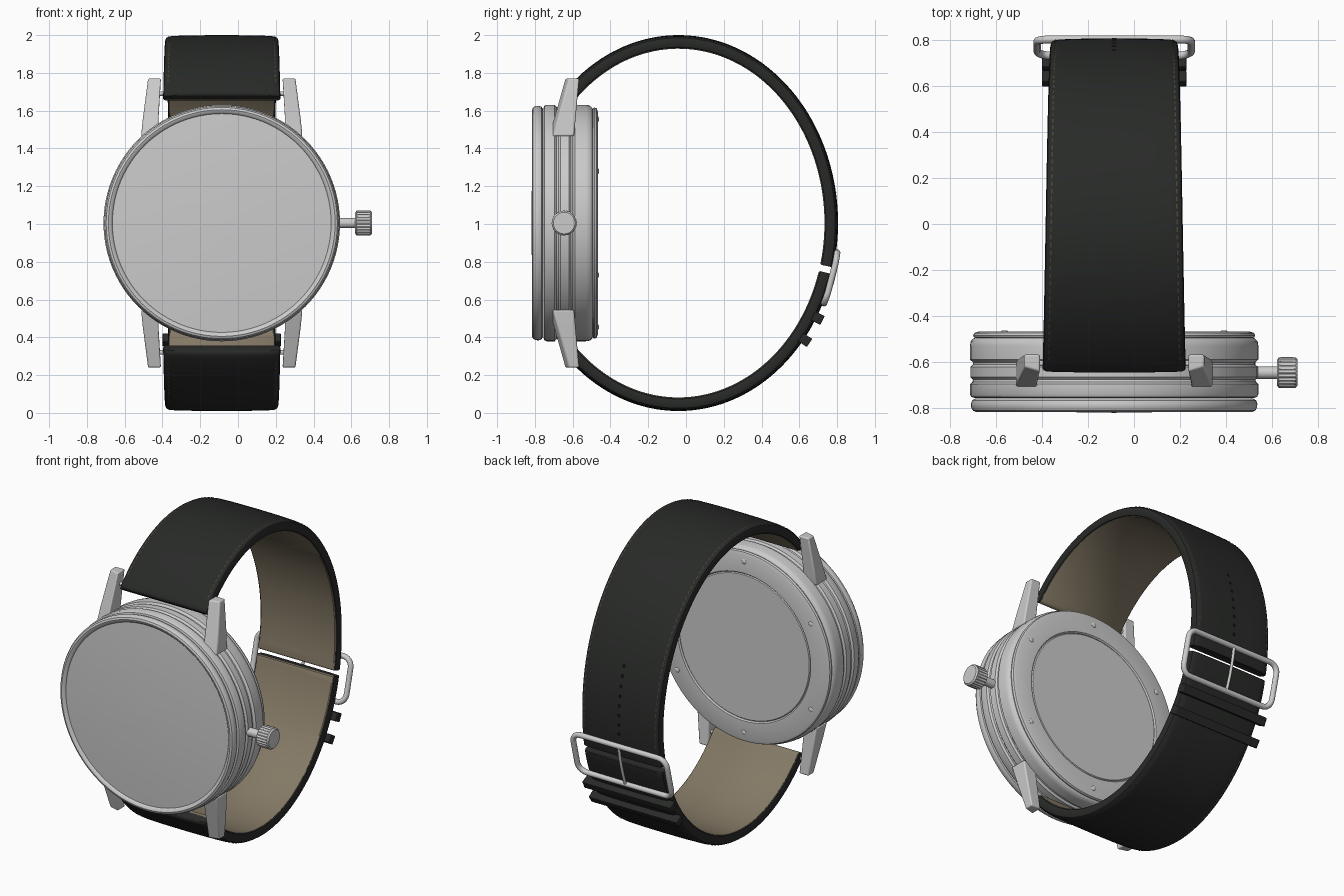
import bpy, bmesh, math
from mathutils import Vector

if "Cube" in bpy.data.objects:
    bpy.data.objects.remove(bpy.data.objects["Cube"])

CX, CZ = -0.086, 1.005           # case centre
EY, EA, EB = -0.04, 0.845, 0.995  # strap ellipse centre y, half depth, half height


def material(name, rgb):
    m = bpy.data.materials.new(name)
    m.diffuse_color = (*rgb, 1)
    m.use_nodes = True
    m.node_tree.nodes["Principled BSDF"].inputs["Base Color"].default_value = m.diffuse_color
    return m


LEATHER = material("black_leather", (0.021, 0.023, 0.021))
LINING = material("tan_lining", (0.23, 0.19, 0.13))
THREAD = material("thread", (0.07, 0.055, 0.035))
HOLE = material("hole_dark", (0.004, 0.004, 0.004))


def finish(name, bm, mat=None, bevel=0):
    bmesh.ops.recalc_face_normals(bm, faces=bm.faces)
    me = bpy.data.meshes.new(name)
    bm.to_mesh(me)
    bm.free()
    ob = bpy.data.objects.new(name, me)
    bpy.context.collection.objects.link(ob)
    if mat:
        me.materials.append(mat)
    if bevel:
        b = ob.modifiers.new("bevel", "BEVEL")
        b.width, b.segments = bevel, 3
    return ob


def loft(name, rings, mat=None, bevel=0, caps=True):
    bm = bmesh.new()
    vs = [[bm.verts.new(p) for p in r] for r in rings]
    n = len(rings[0])
    for a, b in zip(vs, vs[1:]):
        for i in range(n):
            bm.faces.new((a[i], a[(i + 1) % n], b[(i + 1) % n], b[i]))
    if caps:
        bm.faces.new(vs[0])
        bm.faces.new(vs[-1])
    return finish(name, bm, mat, bevel)


def lathe(name, profile, centre, axis="Y", n=96, rib=0):
    """Spin (radius, height) points round an axis, optionally ribbed."""
    rings = []
    for r, h in profile:
        ring = []
        for i in range(n):
            a = 2 * math.pi * i / n
            q = r - (rib if rib and i % 4 > 1 and abs(h - 0.665) < 0.03 else 0)
            c, s = q * math.cos(a), q * math.sin(a)
            ring.append(Vector((c, h, s) if axis == "Y" else (h, c, s)) + Vector(centre))
        rings.append(ring)
    return loft(name, rings)


def strap_point(t, x=0.0, v=0.0):
    """Point at angle t of the strap, x from its middle, v out from its surface."""
    n = Vector((0, math.cos(t) / EA, math.sin(t) / EB)).normalized()
    return Vector((CX + x, EY + EA * math.cos(t), CZ + EB * math.sin(t))) + n * v


def angle(z):
    return math.asin((z - CZ) / EB)


def half_width(t):
    return 0.275 + 0.035 * min(1, abs(t) / 2.37)


# Watch case
C = (CX, 0, CZ)
lathe("case_body", [(0.45, -0.755), (0.605, -0.755), (0.62, -0.75), (0.626, -0.738),
                    (0.626, -0.695), (0.615, -0.685), (0.613, -0.675), (0.624, -0.664),
                    (0.624, -0.62), (0.613, -0.61), (0.613, -0.6), (0.626, -0.588),
                    (0.626, -0.53), (0.622, -0.508), (0.61, -0.496), (0.59, -0.49), (0.45, -0.49)], C)
lathe("bezel", [(0.57, -0.77), (0.578, -0.8), (0.587, -0.811), (0.6, -0.815), (0.612, -0.81),
                (0.62, -0.797), (0.621, -0.78), (0.616, -0.765), (0.603, -0.757), (0.57, -0.757)], C)
lathe("crystal", [(0.001, -0.819), (0.1, -0.818), (0.25, -0.815), (0.42, -0.81),
                  (0.58, -0.801), (0.58, -0.77)], C)
lathe("case_back_ring", [(0.58, -0.497), (0.608, -0.493), (0.612, -0.484), (0.607, -0.473),
                         (0.59, -0.467), (0.475, -0.467), (0.468, -0.475), (0.468, -0.49)], C)
lathe("case_back_plate", [(0.001, -0.471), (0.462, -0.471), (0.468, -0.478), (0.468, -0.49)], C)
for k in range(6):
    a = math.radians(30 + 60 * k)
    lathe("back_screw", [(0.016, -0.475), (0.016, -0.466), (0.011, -0.462), (0.001, -0.461)],
          (CX + 0.55 * math.cos(a), 0, CZ + 0.55 * math.sin(a)), n=16)

# Crown and stem
S = (0, -0.645, CZ)
lathe("crown_stem", [(0.027, 0.5), (0.027, 0.63)], S, "X", 24)
lathe("crown", [(0.025, 0.62), (0.055, 0.62), (0.065, 0.627), (0.067, 0.637), (0.067, 0.691),
                (0.065, 0.702), (0.057, 0.71), (0.001, 0.71)], S, "X", 96, 0.006)

# Lugs: inner x, outer x, front y, back y, height above the case centre
SECTIONS = [(0.335, 0.427, -0.725, -0.593, 0.46), (0.335, 0.418, -0.70, -0.585, 0.55),
            (0.322, 0.39, -0.64, -0.566, 0.765)]
for sx in (-1, 1):
    for sz in (-1, 1):
        loft("lug", [[(CX + sx * x, y, CZ + sz * z) for x, y in
                      ((x0, y0), (x1, y0 + 0.02), (x1, y1), (x0, y1))]
                     for x0, x1, y0, y1, z in SECTIONS], bevel=0.008)
for sz in (-1, 1):
    lathe("spring_bar", [(0.012, CX - 0.34), (0.012, CX + 0.34)], (0, -0.605, CZ + sz * 0.685), "X", 16)

# Strap halves: padded leather outside, thin lining inside
HALF = [(0, 0), (0.5, -0.001), (0.85, -0.004), (0.95, -0.008), (0.985, -0.015), (1, -0.027),
        (1, -0.05), (0.985, -0.064), (0.96, -0.068), (0, -0.068)]
OUTER = HALF + [(-u, v) for u, v in HALF[-2:0:-1]]
INNER = [(0.965, -0.06), (0.965, -0.069), (0.95, -0.072), (-0.95, -0.072), (-0.965, -0.069), (-0.965, -0.06)]


def strap(name, t0, t1, section, mat):
    ends = [(0, 0.55), (0.006, 0.8), (0.016, 0.95), (0.03, 1)]   # rounded ends
    span = t1 - t0
    steps = [(t0 + math.copysign(d, span), k) for d, k in ends]
    m = 64
    lo, hi = t0 + math.copysign(0.03, span), t1 - math.copysign(0.012, span)
    steps += [(lo + (hi - lo) * i / m, 1) for i in range(1, m + 1)]
    steps += [(t1 - math.copysign(0.004, span), 0.95), (t1, 0.8)]
    loft(name, [[strap_point(t, u * half_width(t), -0.034 + (v + 0.034) * k) for u, v in section]
                for t, k in steps], mat)


LUG_T = math.radians(136.5)
for name, t0, t1 in (("upper_strap", LUG_T, angle(0.77)), ("lower_strap", -LUG_T, angle(0.735))):
    strap(name, t0, t1, OUTER, LEATHER)
    strap(name + "_lining", t0, t1, INNER, LINING)

# Stitching along both edges
bm = bmesh.new()
for lo, hi in ((angle(0.9), LUG_T - 0.08), (-LUG_T + 0.08, angle(0.3))):
    n = int((hi - lo) / 0.04)
    for i in range(n):
        t = lo + (hi - lo) * i / n
        for s in (-1, 1):
            quad = [strap_point(t + dt, s * (0.92 * half_width(t) + dx), -0.005)
                    for dt, dx in ((0, -0.003), (0.024, -0.003), (0.024, 0.003), (0, 0.003))]
            bm.faces.new([bm.verts.new(p) for p in quad])
finish("stitching", bm, THREAD)

# Strap holes
bm = bmesh.new()
for i in range(8):
    t = angle(0.93 + 0.06 * i)
    bm.faces.new([bm.verts.new(strap_point(t + 0.013 * math.sin(a), 0.011 * math.cos(a), 0.0015))
                  for a in [math.pi * j / 6 for j in range(12)]])
finish("strap_holes", bm, HOLE)

# Keeper loops over the lower strap
for z in (0.505, 0.39):
    t = angle(z)
    loft("strap_keeper", [[strap_point(t + dt, x, v) for dt, v in
                           ((-0.027, -0.02), (0.027, -0.02), (0.027, 0.036), (-0.027, 0.036))]
                          for x in (-0.313, 0.313)], LEATHER, bevel=0.005)


# Buckle frame and prong
def wire(name, pts, radius, cyclic):
    cu = bpy.data.curves.new(name, "CURVE")
    cu.dimensions = "3D"
    cu.bevel_depth, cu.bevel_resolution, cu.use_fill_caps = radius, 4, True
    sp = cu.splines.new("POLY")
    sp.points.add(len(pts) - 1)
    for p, q in zip(sp.points, pts):
        p.co = (*q, 1)
    sp.use_cyclic_u, sp.use_smooth = cyclic, True
    bpy.context.collection.objects.link(bpy.data.objects.new(name, cu))


pts = []
R = 0.055
for sx, sz, a0 in ((1, 1, 0), (-1, 1, 90), (-1, -1, 180), (1, -1, 270)):
    for j in range(7):
        a = math.radians(a0 + 15 * j)
        z = 0.716 + sz * (0.133 - R) + R * math.sin(a)
        pts.append(strap_point(angle(z), sx * (0.334 - R) + R * math.cos(a), 0.006))
wire("buckle_frame", pts, 0.017, True)
wire("buckle_prong", [strap_point(angle(0.585 + 0.026 * i), 0, 0.012) for i in range(11)], 0.009, False)

# Smooth shading with crisp edges
bpy.ops.object.select_all(action="DESELECT")
for ob in bpy.context.scene.objects:
    if ob.type == "MESH":
        ob.select_set(True)
        bpy.context.view_layer.objects.active = ob
bpy.ops.object.shade_smooth_by_angle(angle=math.radians(35))
